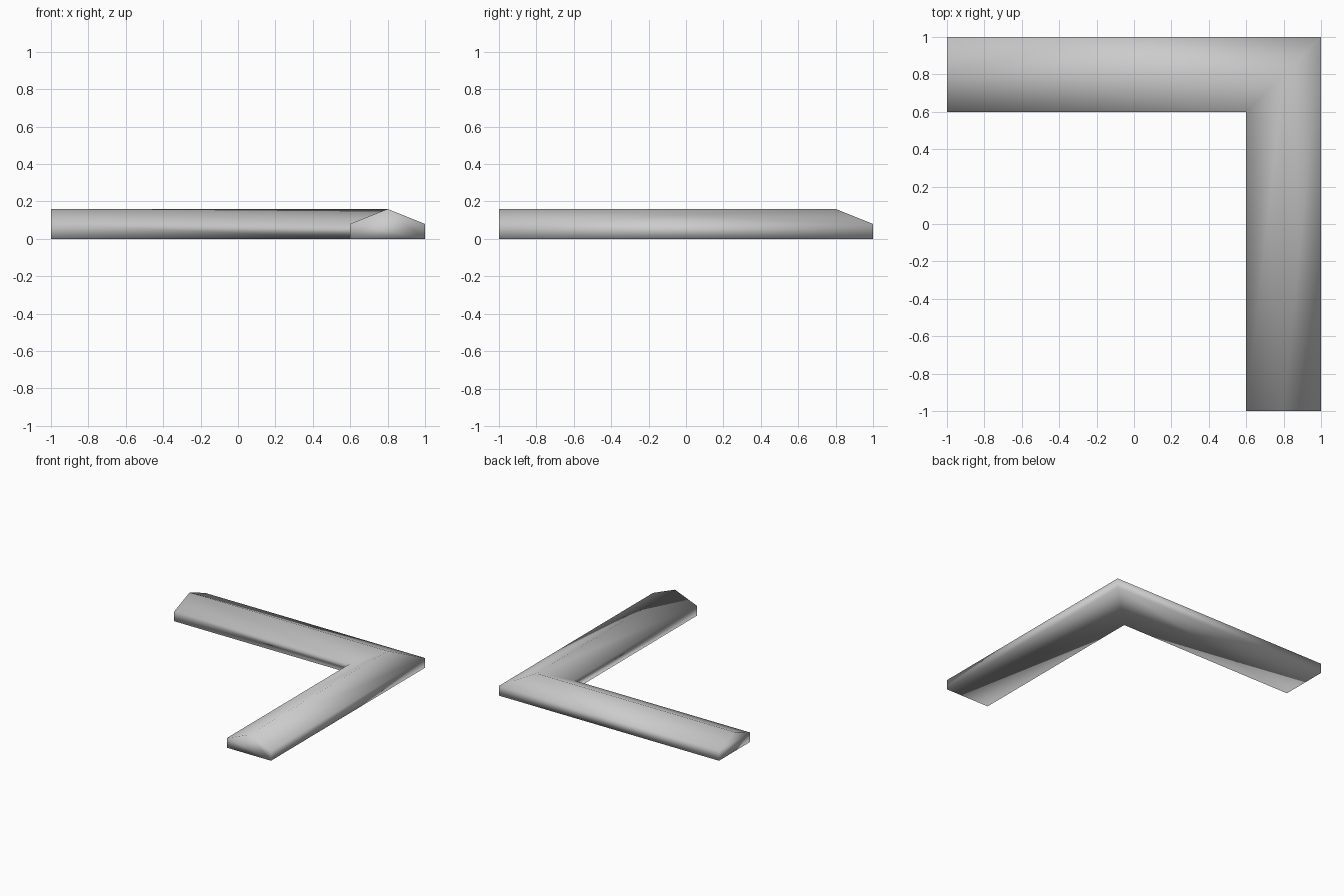
import bpy
import bmesh

cube = bpy.data.objects.get("Cube")
if cube:
    bpy.data.objects.remove(cube, do_unlink=True)

grey = bpy.data.materials.new("plain grey")
grey.use_nodes = True
tint = (0.6, 0.6, 0.6, 1)
grey.diffuse_color = tint
grey.node_tree.nodes["Principled BSDF"].inputs["Base Color"].default_value = tint

# Ridged cross-section: (distance from the path, outwards positive; height)
MID = 0.8
profile = [(-0.2, 0), (0.2, 0), (0.2, 0.08), (0, 0.16), (-0.2, 0.08)]

# Stations along the path: one open end, the mitred corner, the other end
stations = [
    lambda u: (-1, MID + u),
    lambda u: (MID + u, MID + u),
    lambda u: (MID + u, -1),
]

bm = bmesh.new()
rings = [[bm.verts.new((*place(u), z)) for u, z in profile] for place in stations]

# Long faces between the stations
n = len(profile)
for a, b in zip(rings, rings[1:]):
    for i in range(n):
        j = (i + 1) % n
        bm.faces.new((a[i], a[j], b[j], b[i]))

# End caps
bm.faces.new(rings[0])
bm.faces.new(rings[-1])
bmesh.ops.recalc_face_normals(bm, faces=bm.faces)
for face in bm.faces:
    face.smooth = True

mesh = bpy.data.meshes.new("corner_ridge_trim")
bm.to_mesh(mesh)
bm.free()
mesh.materials.append(grey)
trim = bpy.data.objects.new("corner_ridge_trim", mesh)
bpy.context.collection.objects.link(trim)
